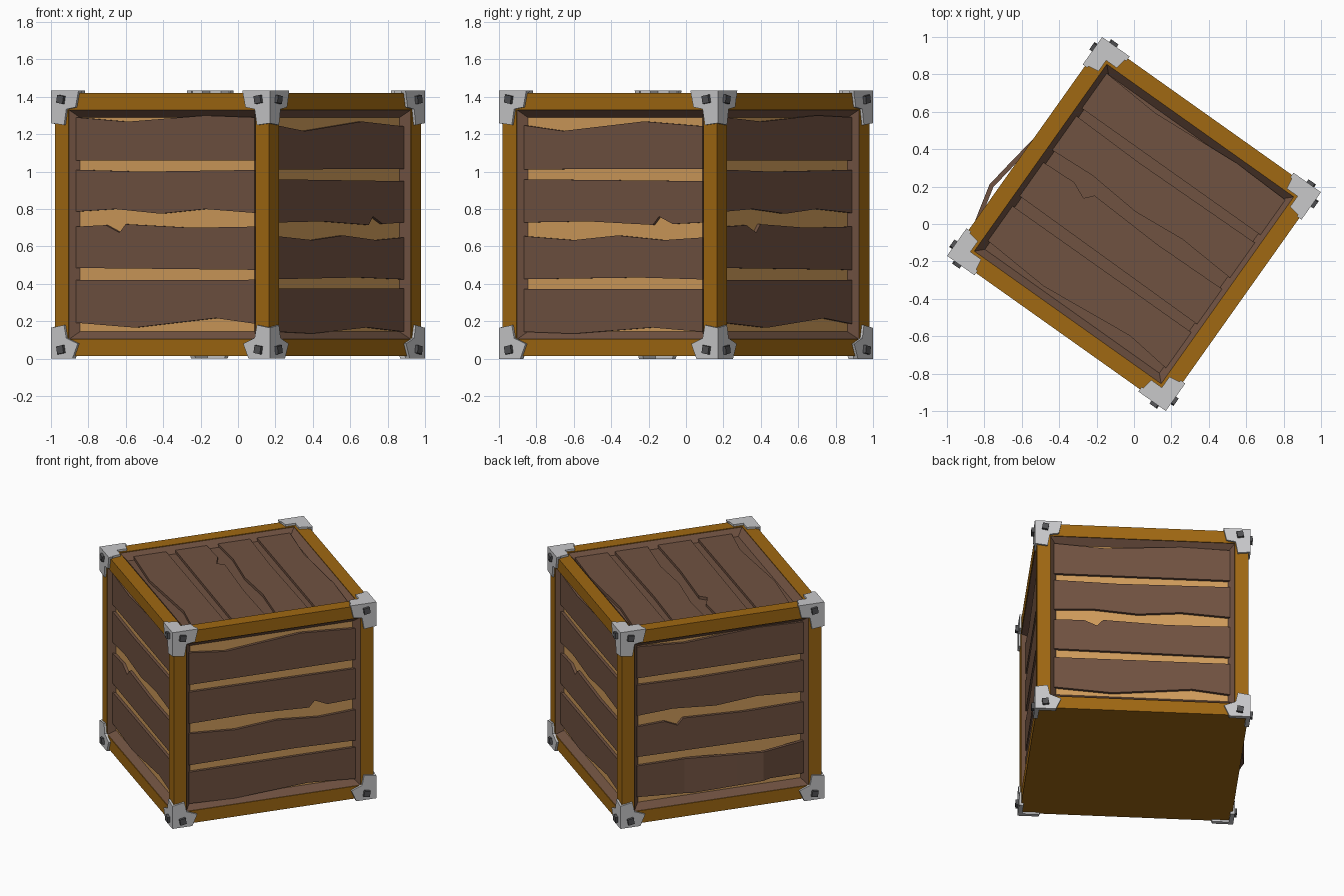
import bpy, bmesh, math
from mathutils import Matrix, Vector

if "Cube" in bpy.data.objects:
    bpy.data.objects.remove(bpy.data.objects["Cube"])


def material(name, rgb):
    m = bpy.data.materials.new(name)
    m.use_nodes = True
    m.diffuse_color = (*rgb, 1)
    m.node_tree.nodes["Principled BSDF"].inputs["Base Color"].default_value = (*rgb, 1)
    return m


AMBER = material("amber frame wood", (0.35, 0.138, 0.006))
BROWN = material("brown plank wood", (0.162, 0.084, 0.053))
TAN = material("tan backing wood", (0.63, 0.33, 0.105))
STEEL = material("pale steel", (0.58, 0.58, 0.59))
DARK = material("dark bolt steel", (0.085, 0.085, 0.09))

H = 0.7025       # half size of the frame
CAP = 0.717      # half size across the corner caps
BEAM = 0.09      # beam width
WORLD = Matrix.Translation((0, 0, 0.717)) @ Matrix.Rotation(math.radians(-35.35), 4, 'Z')


def finish(name, bm, mats):
    bmesh.ops.recalc_face_normals(bm, faces=bm.faces)
    bm.transform(WORLD)
    me = bpy.data.meshes.new(name)
    bm.to_mesh(me)
    bm.free()
    for m in mats:
        me.materials.append(m)
    ob = bpy.data.objects.new(name, me)
    bpy.context.collection.objects.link(ob)
    return ob


def add_box(bm, lo, hi):
    lo, hi = Vector(lo), Vector(hi)
    m = Matrix.Translation((lo + hi) / 2) @ Matrix.Diagonal((*(hi - lo), 1))
    bmesh.ops.create_cube(bm, size=1, matrix=m)


def add_prism(bm, pts, n0, n1, place):
    """Extrude a 2D outline from n0 to n1, then place it with a function."""
    a = [bm.verts.new(place(u, v, n0)) for u, v in pts]
    b = [bm.verts.new(place(u, v, n1)) for u, v in pts]
    bm.faces.new(a[::-1])
    bm.faces.new(b)
    k = len(pts)
    for i in range(k):
        j = (i + 1) % k
        bm.faces.new((a[i], a[j], b[j], b[i]))


# Frame: four posts, eight rails and a solid base
bm = bmesh.new()
I = H - BEAM
for sx in (-1, 1):
    for sy in (-1, 1):
        c = Vector((sx, sy, 0)) * (H - BEAM / 2)
        r = Vector((BEAM / 2, BEAM / 2, H))
        add_box(bm, c - r, c + r)
    for sz in (-1, 1):
        c = Vector((sx, 0, sz)) * (H - BEAM / 2)
        r = Vector((BEAM / 2, I, BEAM / 2))
        add_box(bm, c - r, c + r)
        c = Vector((0, sx, sz)) * (H - BEAM / 2)
        r = Vector((I, BEAM / 2, BEAM / 2))
        add_box(bm, c - r, c + r)
add_box(bm, (-I, -I, -H), (I, I, -H + 0.03))
finish("frame", bm, [AMBER])

# Ragged plank outlines: top edge then bottom edge, heights from panel centre
PLANKS = [
    ([(-.585, -.297), (.585, -.295)], [(.585, -.53), (.33, -.50), (-.2, -.551), (-.585, -.525)]),
    ([(-.585, -.011), (-.39, -.003), (-.30, -.043), (-.26, .002), (.165, -.017), (.585, -.011)],
     [(.585, -.242), (-.585, -.232)]),
    ([(-.585, .293), (-.165, .283), (.585, .292)],
     [(.585, .062), (.26, .083), (-.03, .058), (-.33, .083), (-.585, .069)]),
    ([(-.585, .573), (-.25, .55), (.26, .583), (.585, .573)], [(.585, .343), (-.585, .343)]),
]
BOW = [(-.585, 0), (-.25, 0), (-.06, .03), (.1, .055), (.275, .08), (.48, .03), (.6, 0)]


def bow_height(u):
    for (u0, d0), (u1, d1) in zip(BOW, BOW[1:]):
        if u <= u1:
            return d0 + (d1 - d0) * max(0, u - u0) / (u1 - u0)
    return 0


def panel(name, right, up, backing, bowed=False):
    right, up = Vector(right), Vector(up)
    out = right.cross(up)

    def place(u, v, n):
        return right * u + up * v + out * n

    # Sloped inner border and backing board
    bm = bmesh.new()
    corners = [(-1, -1), (1, -1), (1, 1), (-1, 1)]
    a = [bm.verts.new(place(x * I, y * I, H - .005)) for x, y in corners]
    b = [bm.verts.new(place(x * .572, y * .572, H - .05)) for x, y in corners]
    for i in range(4):
        j = (i + 1) % 4
        bm.faces.new((a[i], a[j], b[j], b[i]))
    bm.faces.new(b).material_index = 1
    ob = finish(name + "_backing", bm, [BROWN, backing])
    # An open recess must face outwards
    world_out = WORLD.to_3x3() @ out
    if ob.data.polygons[4].normal.dot(world_out) < 0:
        ob.data.flip_normals()

    for i, (top, bottom) in enumerate(PLANKS):
        bm = bmesh.new()
        add_prism(bm, top + bottom, H - .055, H - .03, lambda u, v, n: Vector((u, v, n)))
        if bowed and i == 0:
            # One loose plank springs outwards
            for u, d in BOW[1:-1]:
                bmesh.ops.bisect_plane(bm, geom=bm.verts[:] + bm.edges[:] + bm.faces[:],
                                       plane_co=(u, 0, 0), plane_no=(1, 0, 0))
            for v in bm.verts:
                v.co.z += bow_height(v.co.x)
        for v in bm.verts:
            v.co = place(*v.co)
        finish(f"{name}_plank_{i + 1}", bm, [BROWN])


Z = (0, 0, 1)
panel("front", (1, 0, 0), Z, TAN)
panel("back", (-1, 0, 0), Z, TAN)
panel("right_side", (0, -1, 0), Z, TAN, bowed=True)
panel("left_side", (0, -1, 0), (0, 0, -1), TAN)
panel("top", (1, 0, 0), (0, 1, 0), BROWN)

# Corner caps: bracket outlines measured from the corner
UPPER = [(0, 0), (.18, 0), (.16, .09), (.1, .1), (.085, .185), (0, .175)]
LOWER = [(0, 0), (.14, 0), (.175, .08), (.1, .11), (.085, .18), (0, .165)]
LID = [(0, 0), (.175, 0), (.16, .09), (.09, .09), (.09, .16), (0, .175)]
T = 0.03
a = math.radians(10)
BOLT = [(.07 + .03 * math.cos(a + k * math.pi / 2 + math.pi / 4),
         .048 + .03 * math.sin(a + k * math.pi / 2 + math.pi / 4)) for k in range(4)]

for sx, xname in ((-1, "right"), (1, "left")):
    for sy, yname in ((-1, "front"), (1, "back")):
        for sz, zname in ((-1, "lower"), (1, "upper")):
            def on_y(u, v, n):
                return Vector((sx * (CAP - u), sy * n, sz * (CAP - v)))

            def on_x(u, v, n):
                return Vector((sx * n, sy * (CAP - u), sz * (CAP - v)))

            def on_z(u, v, n):
                return Vector((sx * (CAP - u), sy * (CAP - v), sz * n))

            label = f"{zname}_{yname}_{xname}"
            outline = UPPER if sz > 0 else LOWER
            bm = bmesh.new()
            add_prism(bm, outline, CAP - T, CAP, on_y)
            add_prism(bm, outline, CAP - T, CAP, on_x)
            if sz > 0:
                add_prism(bm, LID, CAP - T, CAP, on_z)
            finish("corner_cap_" + label, bm, [STEEL])
            # Square bolts on both outer sides
            bm = bmesh.new()
            add_prism(bm, BOLT, CAP - .01, CAP + .018, on_y)
            add_prism(bm, BOLT, CAP - .01, CAP + .018, on_x)
            finish("bolts_" + label, bm, [DARK])
